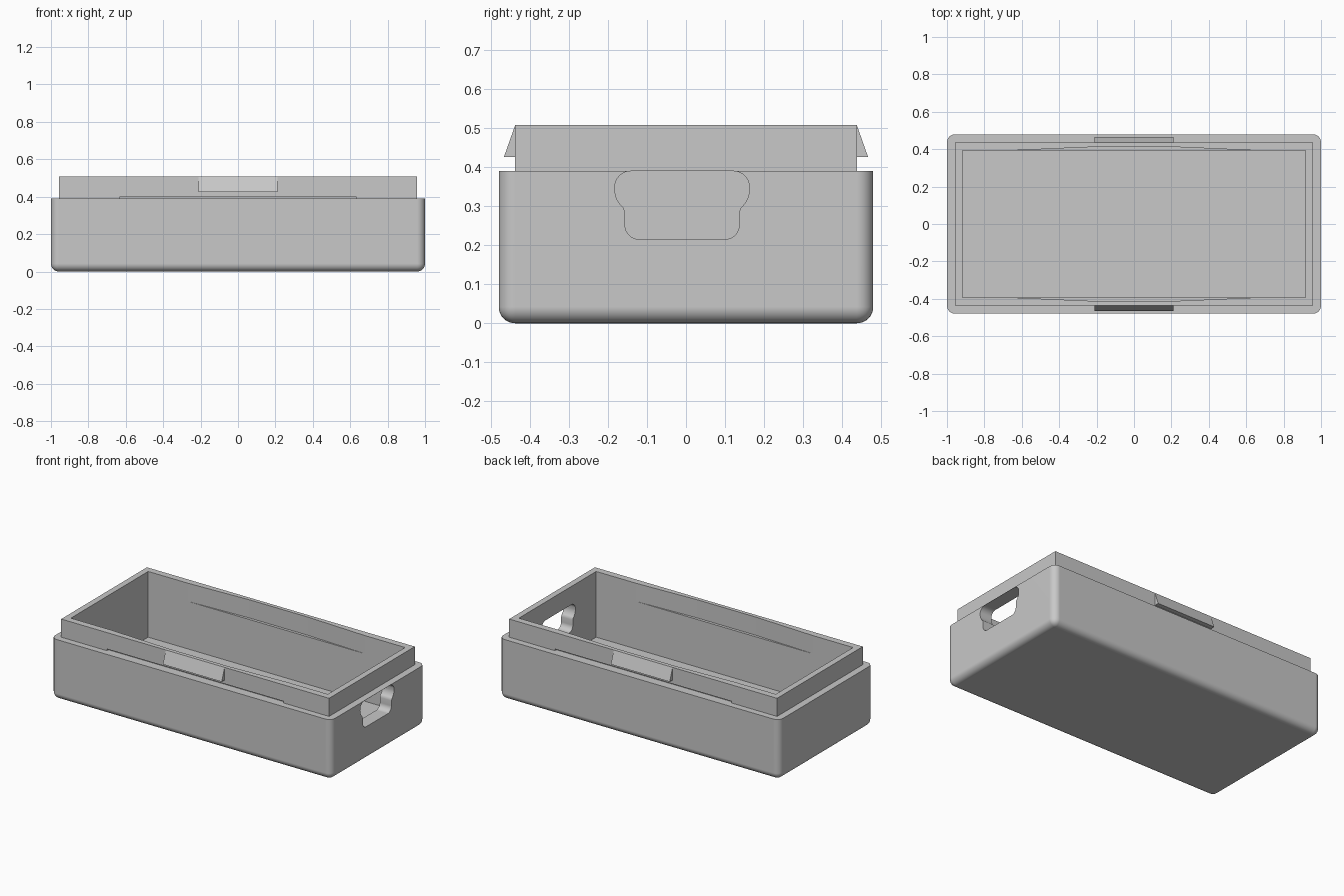
import bpy, bmesh, math
from mathutils import Vector

if "Cube" in bpy.data.objects:
    bpy.data.objects.remove(bpy.data.objects["Cube"])

grey = bpy.data.materials.new("plain_grey")
grey.use_nodes = True
COLOUR = (0.58, 0.58, 0.58, 1)
grey.diffuse_color = COLOUR
grey.node_tree.nodes["Principled BSDF"].inputs["Base Color"].default_value = COLOUR

# Main sizes
X, Y = 1.0, 0.479             # body outside
RX, RY = 0.956, 0.437         # rim outside
IX, IY = 0.917, 0.394         # cavity
FLOOR, LEDGE, TOP = 0.083, 0.39, 0.507
SLOT = 0.63                   # half length of the flexible rim section
CLIP = 0.21                   # half length of the snap clips


def finish(name, bm):
    bmesh.ops.recalc_face_normals(bm, faces=bm.faces)
    mesh = bpy.data.meshes.new(name)
    bm.to_mesh(mesh)
    bm.free()
    mesh.materials.append(grey)
    ob = bpy.data.objects.new(name, mesh)
    bpy.context.collection.objects.link(ob)
    return ob


def prism(name, outline, lo, hi, axis="z"):
    """Extrude a 2D outline along z, or a (y, z) outline along x."""
    bm = bmesh.new()
    place = (lambda p: (p[0], p[1], lo)) if axis == "z" else (lambda p: (lo, p[0], p[1]))
    face = bm.faces.new([bm.verts.new(place(p)) for p in outline])
    step = Vector((0, 0, hi - lo)) if axis == "z" else Vector((hi - lo, 0, 0))
    new = bmesh.ops.extrude_face_region(bm, geom=[face])["geom"]
    bmesh.ops.translate(bm, vec=step, verts=[g for g in new if isinstance(g, bmesh.types.BMVert)])
    return finish(name, bm)


def rect(x, y):
    return [(-x, -y), (x, -y), (x, y), (-x, y)]


def cut(ob, cutter):
    mod = ob.modifiers.new("cut", "BOOLEAN")
    mod.operation, mod.solver, mod.object = "DIFFERENCE", "EXACT", cutter
    bpy.context.view_layer.objects.active = ob
    bpy.ops.object.modifier_apply(modifier=mod.name)
    bpy.data.objects.remove(cutter)


def smooth(ob):
    bpy.ops.object.select_all(action="DESELECT")
    ob.select_set(True)
    bpy.context.view_layer.objects.active = ob
    bpy.ops.object.shade_smooth_by_angle(angle=math.radians(30))
    ob.modifiers.new("flat_walls", "WEIGHTED_NORMAL").keep_sharp = True


def arc(cx, cz, r, a0, a1, n=8):
    angles = [math.radians(a0 + (a1 - a0) * i / n) for i in range(n + 1)]
    return [(cx + r * math.cos(a), cz + r * math.sin(a)) for a in angles]


# Tray body: box with rounded upright and bottom edges
body = prism("tray_body", rect(X, Y), 0, LEDGE)
bm = bmesh.new()
bm.from_mesh(body.data)
edges = [e for e in bm.edges if min(v.co.z for v in e.verts) < 0.01]
bmesh.ops.bevel(bm, geom=edges, offset=0.042, segments=8, profile=0.5, affect="EDGES")
bm.to_mesh(body.data)
bm.free()
cut(body, prism("cavity", rect(IX, IY), FLOOR, 1))

# Connector opening through the left wall: wide top, narrower bottom
half = (arc(0.11, 0.251, 0.036, -90, 0)
        + [(0.146, 0.284)]
        + arc(0.112, 0.342, 0.06, -50, 0)
        + arc(0.132, 0.349, 0.04, 0, 90)[1:])
outline = half + [(-y, z) for y, z in reversed(half)]
outline = [(y - 0.01, z) for y, z in outline]
cut(body, prism("opening", outline, 0.8, 1.2, "x"))
smooth(body)

# Raised rim, thinned along the middle of both long sides
rim = prism("rim", rect(RX, RY), LEDGE, TOP)
side = [(-IX, -IY), (-SLOT, -IY), (-CLIP, -IY - 0.018), (CLIP, -IY - 0.018), (SLOT, -IY), (IX, -IY)]
cut(rim, prism("rim_cavity", side + [(-x, -y) for x, y in side], 0.2, 1))

# Shallow grooves along the foot of the thinned sections
for s in (-1, 1):
    groove = [(-SLOT, s * 0.422), (SLOT, s * 0.422), (SLOT, s * 0.6), (-SLOT, s * 0.6)]
    cut(rim, prism("groove", groove, 0.3, LEDGE + 0.011))

# Wedge-shaped snap clips
for name, s in (("front_clip", -1), ("back_clip", 1)):
    wedge = [(s * (RY - 0.01), TOP), (s * RY, TOP), (s * 0.466, 0.425), (s * (RY - 0.01), 0.425)]
    prism(name, wedge, -CLIP, CLIP, "x")
